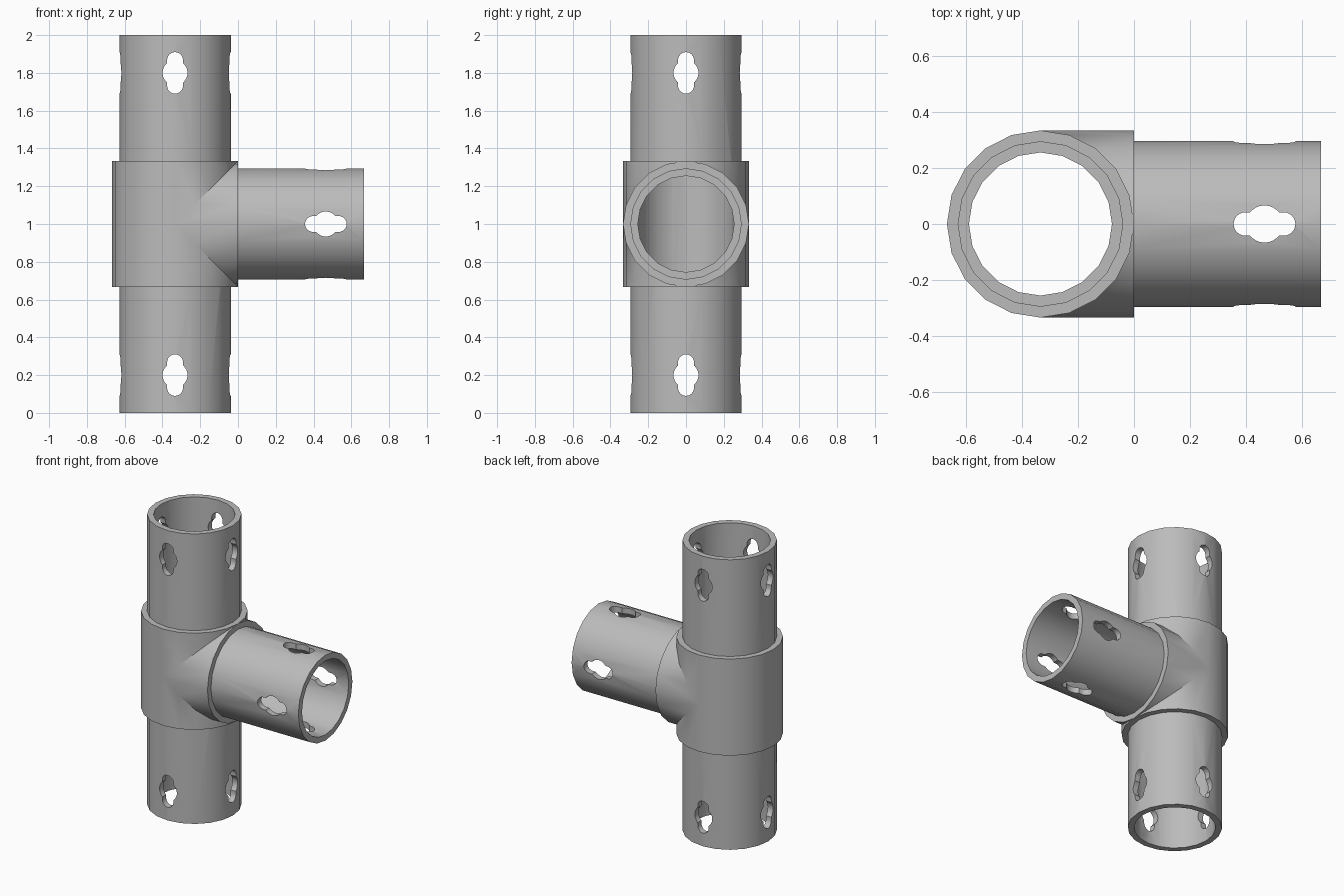
import bpy, bmesh
from math import sin, cos, pi, sqrt, radians
from mathutils import Matrix, Vector

if "Cube" in bpy.data.objects:
    bpy.data.objects.remove(bpy.data.objects["Cube"])

AXIS_X, MID_Z = -1 / 3, 1.0
COLLAR_R, TUBE_R, BORE_R = 1 / 3, 0.295, 0.255
SIDES = 20
TURN = {"x": Matrix.Rotation(pi / 2, 4, "Y"),
        "y": Matrix.Rotation(pi / 2, 4, "X") @ Matrix.Rotation(pi / 2, 4, "Z"),
        "z": Matrix.Identity(4)}

grey = bpy.data.materials.new("plain grey")
grey.use_nodes = True
COLOUR = (0.5, 0.5, 0.5, 1)
grey.diffuse_color = COLOUR
grey.node_tree.nodes["Principled BSDF"].inputs["Base Color"].default_value = COLOUR


def finish(bm, name):
    bmesh.ops.recalc_face_normals(bm, faces=bm.faces)
    mesh = bpy.data.meshes.new(name)
    bm.to_mesh(mesh)
    bm.free()
    mesh.materials.append(grey)
    obj = bpy.data.objects.new(name, mesh)
    bpy.context.collection.objects.link(obj)
    return obj


def upright(name, radius, z0, z1):
    bm = bmesh.new()
    bmesh.ops.create_cone(bm, cap_ends=True, segments=SIDES, radius1=radius, radius2=radius,
                          depth=z1 - z0,
                          matrix=Matrix.Translation((AXIS_X, 0, (z0 + z1) / 2)))
    return finish(bm, name)


def branch(name, radius, x0, x1):
    bm = bmesh.new()
    bmesh.ops.create_cone(bm, cap_ends=True, segments=SIDES, radius1=radius, radius2=radius,
                          depth=x1 - x0,
                          matrix=Matrix.Translation(((x0 + x1) / 2, 0, MID_Z)) @ TURN["x"])
    return finish(bm, name)


def slot_radius(t, big=0.066, small=0.042, offset=0.068):
    """Outline of a round hole with a smaller lobe at each end."""
    inside = small ** 2 - (offset * sin(t)) ** 2
    lobe = offset * abs(cos(t)) + sqrt(inside) if inside > 0 else 0
    return max(big, lobe)


def slot(name, centre, long_axis, through):
    """Prism with the lobed outline, passing through both walls."""
    u, w = (Vector([float(a == k) for a in "xyz"]) for k in (long_axis, through))
    v = w.cross(u)
    bm = bmesh.new()
    ring = []
    for i in range(64):
        t = 2 * pi * i / 64
        r = slot_radius(t)
        ring.append(bm.verts.new(Vector(centre) + u * r * cos(t) + v * r * sin(t) - w * 0.4))
    face = bm.faces.new(ring)
    new = bmesh.ops.extrude_face_region(bm, geom=[face])["geom"]
    bmesh.ops.translate(bm, vec=w * 0.8, verts=[g for g in new if isinstance(g, bmesh.types.BMVert)])
    return finish(bm, name)


def combine(body, tool, operation):
    mod = body.modifiers.new(operation.lower(), "BOOLEAN")
    mod.operation, mod.solver, mod.object = operation, "EXACT", tool
    bpy.context.view_layer.objects.active = body
    bpy.ops.object.modifier_apply(modifier=mod.name)
    bpy.data.objects.remove(tool)


# Outer body: mitred collars, then the three tube arms
body = upright("tee_fitting", COLLAR_R, MID_Z - COLLAR_R, MID_Z + COLLAR_R)
combine(body, branch("branch_collar", COLLAR_R, AXIS_X, 0), "UNION")
combine(body, upright("upright_tube", TUBE_R, 0, 2), "UNION")
combine(body, branch("branch_tube", TUBE_R, AXIS_X, 2 / 3), "UNION")

# Bores
combine(body, upright("upright_bore", BORE_R, -0.1, 2.1), "DIFFERENCE")
combine(body, branch("branch_bore", BORE_R, AXIS_X, 0.8), "DIFFERENCE")

# Lobed fixing holes on four sides of each arm
for z in (0.2, 1.8):
    for through in "xy":
        combine(body, slot("upright_slot", (AXIS_X, 0, z), "z", through), "DIFFERENCE")
for through in "yz":
    combine(body, slot("branch_slot", (0.465, 0, MID_Z), "x", through), "DIFFERENCE")

# Smooth shading with sharp rims
bpy.ops.object.select_all(action="DESELECT")
body.select_set(True)
bpy.context.view_layer.objects.active = body
bpy.ops.object.shade_smooth_by_angle(angle=radians(30))
